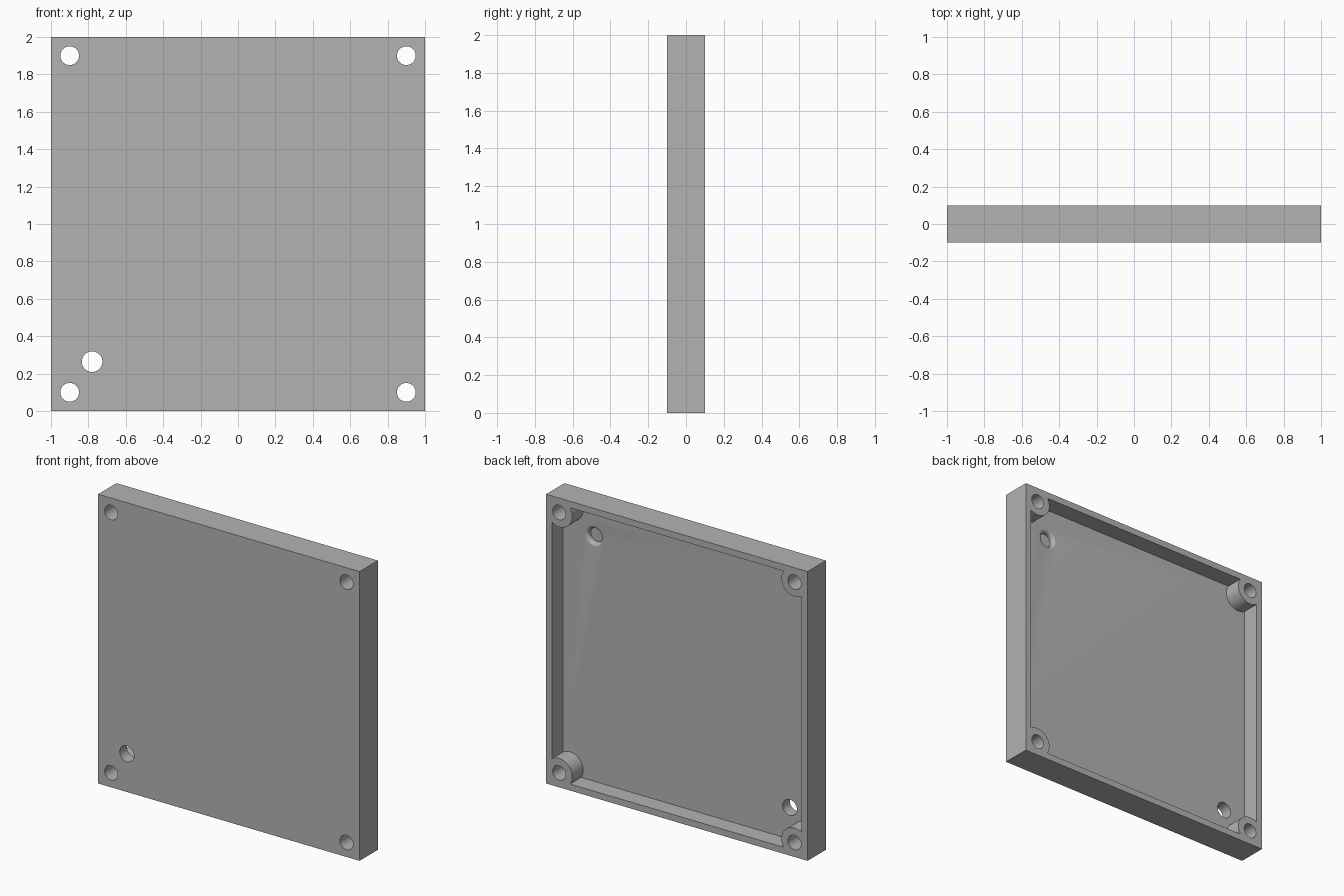
import bpy, bmesh
from math import sin, cos, pi, sqrt, atan2
from mathutils import Matrix, Vector

cube = bpy.data.objects.get("Cube")
if cube:
    bpy.data.objects.remove(cube, do_unlink=True)

HALF, DEPTH = 1.0, 0.1          # half width, half thickness
FLOOR = -0.02                   # inner floor plane
INNER = 0.955                   # inside face of the rim
POST, BOSS_R, HOLE_R = 0.9, 0.1, 0.05

grey = bpy.data.materials.new("plain grey")
grey.use_nodes = True
grey.diffuse_color = (0.45, 0.45, 0.45, 1)
grey.node_tree.nodes["Principled BSDF"].inputs["Base Color"].default_value = grey.diffuse_color


def make_object(name, bm):
    bmesh.ops.recalc_face_normals(bm, faces=bm.faces)
    mesh = bpy.data.meshes.new(name)
    bm.to_mesh(mesh)
    bm.free()
    mesh.materials.append(grey)
    obj = bpy.data.objects.new(name, mesh)
    bpy.context.collection.objects.link(obj)
    return obj


def prism(name, outline, y0, y1):
    """Extrude an outline given in x, z along y."""
    bm = bmesh.new()
    face = bm.faces.new([bm.verts.new((x, y0, z)) for x, z in outline])
    new = bmesh.ops.extrude_face_region(bm, geom=[face])["geom"]
    verts = [v for v in new if isinstance(v, bmesh.types.BMVert)]
    bmesh.ops.translate(bm, verts=verts, vec=(0, y1 - y0, 0))
    return make_object(name, bm)


def circle(x, z, r, n=48):
    return [(x + r * cos(2 * pi * i / n), z + r * sin(2 * pi * i / n)) for i in range(n)]


def cut(target, cutter):
    mod = target.modifiers.new("cut", 'BOOLEAN')
    mod.operation, mod.solver, mod.object = 'DIFFERENCE', 'EXACT', cutter
    bpy.context.view_layer.objects.active = target
    bpy.ops.object.modifier_apply(modifier=mod.name)
    bpy.data.objects.remove(cutter, do_unlink=True)


# Square cover plate
side = [(-HALF, 0), (HALF, 0), (HALF, 2 * HALF), (-HALF, 2 * HALF)]
cover = prism("cover_plate", side, -DEPTH, DEPTH)

# Shallow cavity whose outline leaves a rounded screw boss in each corner
gap = INNER - POST
reach = sqrt(BOSS_R ** 2 - gap ** 2)
start = atan2(gap, -reach)
end = 1.5 * pi + (pi - start)
outline = []
for k in range(4):
    turn = Matrix.Rotation(k * pi / 2, 2)
    for i in range(25):
        a = end + (start - end) * i / 24
        p = turn @ Vector((POST + BOSS_R * cos(a), POST + BOSS_R * sin(a)))
        outline.append((p.x, p.y + HALF))
cut(cover, prism("cavity_cutter", outline, FLOOR, DEPTH + 0.1))

# Screw holes through the corner bosses
for sx in (-1, 1):
    for sz in (-1, 1):
        hole = circle(sx * POST, HALF + sz * POST, HOLE_R)
        cut(cover, prism("screw_hole_cutter", hole, -0.2, 0.2))

# Larger cable hole near one lower corner
cut(cover, prism("cable_hole_cutter", circle(-0.78, 0.264, 0.055), -0.2, 0.2))

# Blind dimple with a rounded lip in the inner floor
lip = 0.023
profile = [(0, FLOOR + 0.02), (0.073, FLOOR + 0.02)]
for i in range(9):
    t = i * pi / 16
    profile.append((0.073 - lip * sin(t), FLOOR - lip + lip * cos(t)))
profile += [(0.05, FLOOR - 0.035), (0, FLOOR - 0.035)]
bm = bmesh.new()
verts = [bm.verts.new((r, y, 0)) for r, y in profile]
edges = [bm.edges.new(pair) for pair in zip(verts, verts[1:])]
bmesh.ops.spin(bm, geom=verts + edges, cent=(0, 0, 0), axis=(0, 1, 0),
               angle=2 * pi, steps=48, use_duplicate=False)
bmesh.ops.remove_doubles(bm, verts=bm.verts, dist=0.0001)
bmesh.ops.translate(bm, verts=bm.verts, vec=(0.715, 0, 1.74))
cut(cover, make_object("dimple_cutter", bm))

# Smooth round walls, crisp edges
bpy.ops.object.select_all(action='DESELECT')
cover.select_set(True)
bpy.context.view_layer.objects.active = cover
bpy.ops.object.shade_smooth_by_angle(angle=pi / 6)
